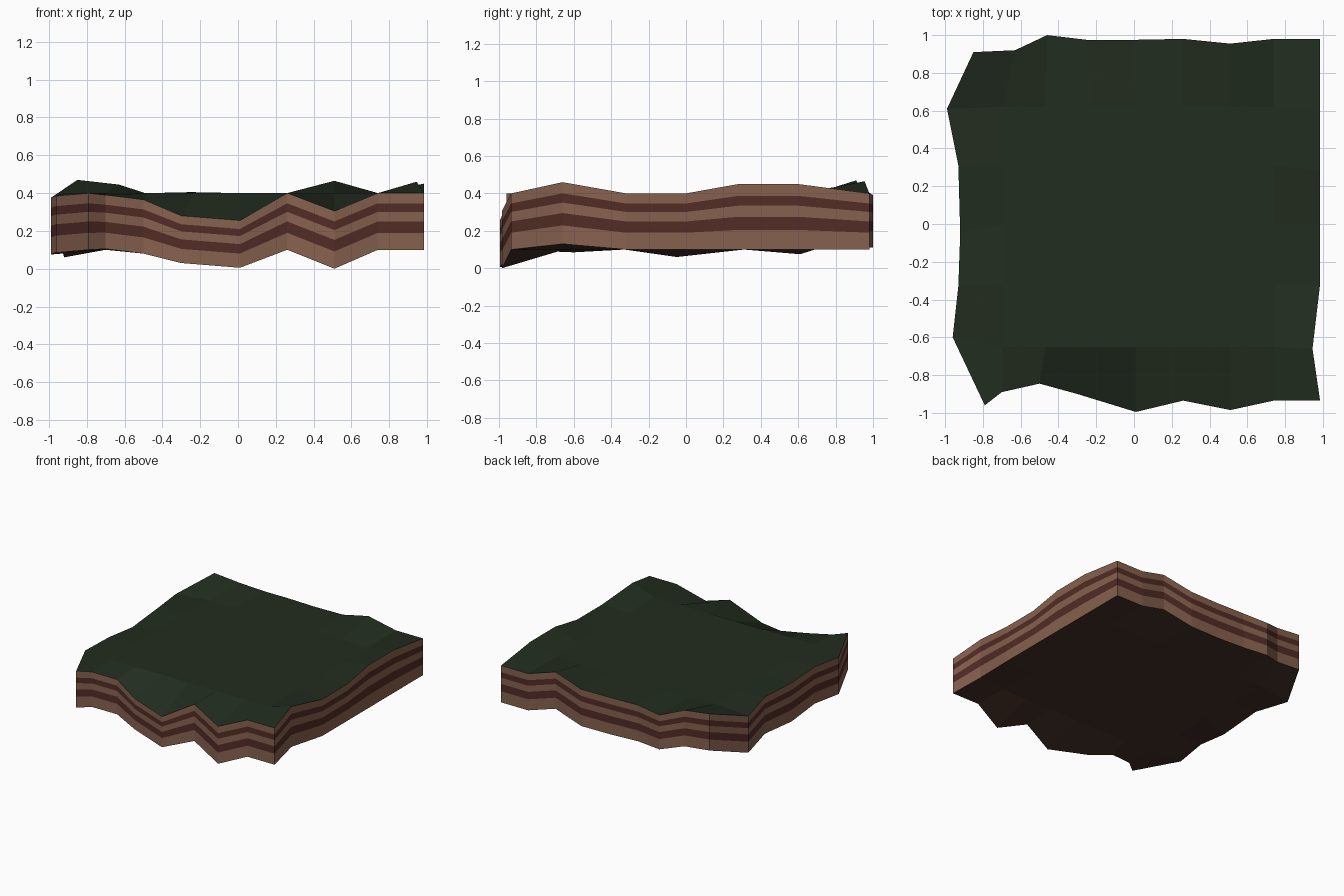
import bpy

COLS = [-0.95, -0.70, -0.47, -0.23, 0.01, 0.26, 0.51, 0.74, 0.985]
ROWS = [-0.935, -0.65, -0.32, 0.0, 0.31, 0.62, 0.98]
NX, NY = len(COLS), len(ROWS)
TOP, BOTTOM = 0.40, 0.10

# Ragged rim, counter-clockwise from the front left: x, y, top height, bottom height
RIM = [
    (-0.79, -0.96, 0.40, 0.10), (-0.70, -0.89, 0.39, 0.105), (-0.50, -0.845, 0.365, 0.08),
    (-0.30, -0.90, 0.28, 0.03), (0.01, -0.995, 0.255, 0.005), (0.26, -0.935, 0.40, 0.10),
    (0.51, -0.985, 0.305, 0.0), (0.74, -0.935, 0.40, 0.10), (0.985, -0.935, 0.40, 0.10),
    (0.945, -0.66, 0.46, 0.13), (0.985, -0.32, 0.40, 0.10), (0.985, 0.0, 0.40, 0.10),
    (0.985, 0.28, 0.45, 0.10), (0.985, 0.60, 0.45, 0.10), (0.985, 0.98, 0.40, 0.10),
    (0.74, 0.98, 0.40, 0.10), (0.51, 0.955, 0.465, 0.165), (0.26, 0.98, 0.40, 0.10),
    (0.0, 0.975, 0.40, 0.10), (-0.25, 0.975, 0.405, 0.11), (-0.46, 1.0, 0.39, 0.11),
    (-0.63, 0.92, 0.445, 0.15), (-0.85, 0.91, 0.47, 0.17),
    (-0.99, 0.61, 0.375, 0.075), (-0.93, 0.31, 0.40, 0.10), (-0.92, -0.05, 0.375, 0.06),
    (-0.93, -0.33, 0.40, 0.10), (-0.96, -0.60, 0.385, 0.085),
]

# Grid cells that lie on the rim, in the same order
CELLS = ([(i, 0) for i in range(NX)] + [(NX - 1, j) for j in range(1, NY)]
         + [(i, NY - 1) for i in range(NX - 2, -1, -1)] + [(0, j) for j in range(NY - 2, 0, -1)])
RIM_AT = dict(zip(CELLS, RIM))


def material(name, rgb):
    mat = bpy.data.materials.new(name)
    mat.diffuse_color = (*rgb, 1)
    return mat


def add_part(name, verts, faces, mat):
    mesh = bpy.data.meshes.new(name)
    mesh.from_pydata(verts, [], faces)
    mesh.materials.append(mat)
    obj = bpy.data.objects.new(name, mesh)
    bpy.context.collection.objects.link(obj)


def sheet(name, height, rim_index, flip, mat):
    verts = []
    for j in range(NY):
        for i in range(NX):
            p = RIM_AT.get((i, j))
            verts.append((p[0], p[1], p[rim_index]) if p else (COLS[i], ROWS[j], height))
    faces = []
    for j in range(NY - 1):
        for i in range(NX - 1):
            a = j * NX + i
            quad = (a, a + 1, a + NX + 1, a + NX)
            faces.append(quad[::-1] if flip else quad)
    add_part(name, verts, faces, mat)


def stratum(name, low, high, mat):
    n = len(RIM)
    verts = [(x, y, b + (t - b) * f) for f in (low, high) for x, y, t, b in RIM]
    faces = [(k, (k + 1) % n, (k + 1) % n + n, k + n) for k in range(n)]
    add_part(name, verts, faces, mat)


grass = material("grass", (0.016, 0.026, 0.014))
light_soil = material("light_soil", (0.24, 0.12, 0.077))
dark_soil = material("dark_soil", (0.085, 0.025, 0.019))
under_soil = material("under_soil", (0.055, 0.028, 0.02))

# Grass top and soil underside
sheet("grass_top", TOP, 2, False, grass)
sheet("underside", BOTTOM, 3, True, under_soil)

# Alternating soil bands round the edge
LEVELS = [0, 0.30, 0.50, 0.67, 0.82, 1]
for k in range(5):
    stratum(f"soil_band_{k + 1}", LEVELS[k], LEVELS[k + 1], dark_soil if k % 2 else light_soil)
